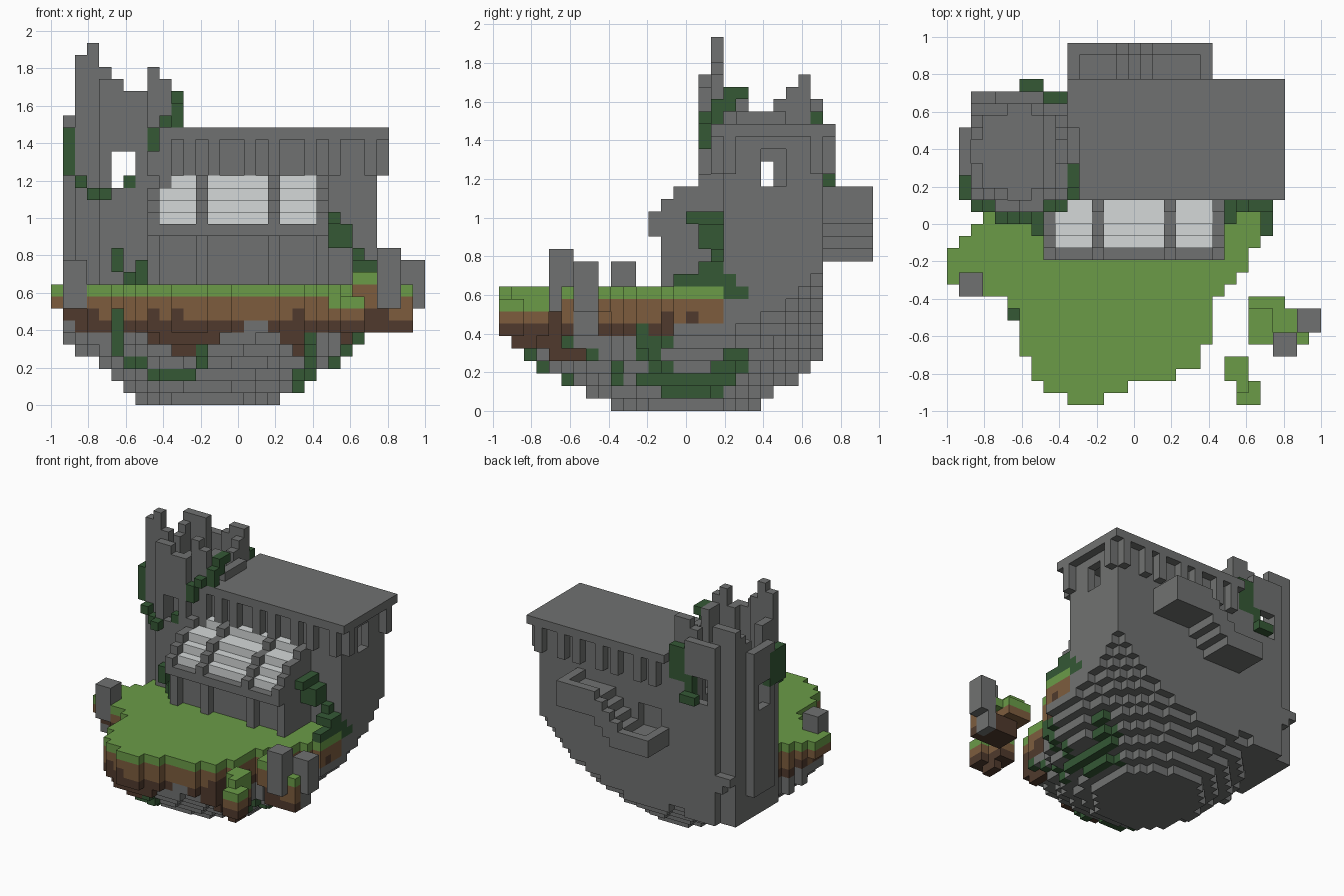
import bpy
import bmesh
import random
from mathutils import Vector

random.seed(4)
UNIT = 2 / 31                      # edge length of one block
cells = {}                         # (i, j, k) -> (part name, material name)

cube = bpy.data.objects.get("Cube")
if cube:
    bpy.data.objects.remove(cube, do_unlink=True)

colours = {
    "stone": (0.163, 0.167, 0.164),
    "grass": (0.145, 0.330, 0.064),
    "soil": (0.205, 0.108, 0.048),
    "dark_soil": (0.080, 0.042, 0.026),
    "ivy": (0.035, 0.098, 0.036),
    "glass": (0.66, 0.69, 0.69),
}
materials = {}
for name, rgb in colours.items():
    mat = bpy.data.materials.new(name)
    mat.use_nodes = True
    mat.diffuse_color = (*rgb, 1)
    shader = mat.node_tree.nodes["Principled BSDF"]
    shader.inputs["Base Color"].default_value = (*rgb, 1)
    shader.inputs["Roughness"].default_value = 0.9
    materials[name] = mat


def region(xs, ys, zs):
    return [(i, j, k) for i in range(*xs) for j in range(*ys) for k in range(*zs)]


def fill(part, mat, xs, ys, zs):
    for cell in region(xs, ys, zs):
        cells[cell] = (part, mat)


def carve(xs, ys, zs):
    for cell in region(xs, ys, zs):
        cells.pop(cell, None)


# Rounded rock underside, tighter at the back and left
lawn = [(10, 13), (8, 15), (7, 19), (7, 21), (6, 21), (6, 22), (6, 22), (6, 22), (5, 22),
        (3, 23), (0, 24), (0, 25), (0, 25), (1, 26), (2, 27), (3, 27), (3, 27), (3, 27)]
bowl = [6.3, 7.8, 9.4, 10.7, 12, 13.2, 14.3, 15.2, 16, 16.7, 17.3, 17.8]


def in_bowl(i, j, k, slack=0):
    dx, dy = i + 0.5 - 13, j + 0.5 - 15
    dx *= 1.14 if dx < 0 else 1
    dy *= 1.1 if dy > 0 else 1
    return k >= len(bowl) or (dx * dx + dy * dy) ** 0.5 < bowl[k] + slack


def in_plan(i, j):
    lo, hi = lawn[j] if j < len(lawn) else (2, 27)
    return lo <= i < hi


for i, j, k in region((1, 27), (0, 26), (0, 10)):
    if in_plan(i, j) and in_bowl(i, j, k):
        cells[i, j, k] = ("rock_base", "stone")

# Lawn and the ragged soil hanging under it
soil_floor = [8, 7, 6, 6, 6, 7, 6, 6, 5, 5, 4, 4, 5, 5, 6, 6, 7, 7, 6, 5, 4, 6, 6, 6, 6, 6, 7]
for i, j, k in region((0, 27), (0, len(lawn)), (4, 10)):
    if in_plan(i, j) and k >= soil_floor[i] and (k > 7 or in_bowl(i, j, k, 1)):
        dark = k < 7 or (k == 7 and random.random() < (0.6 if i > 21 else 0.3))
        mat = "grass" if k == 9 else "dark_soil" if dark else "soil"
        cells[i, j, k] = ("lawn" if k == 9 else "soil", mat)

# Hollow hall: walls follow the bowl at their lower corners
for i, j, k in region((8, 27), (18, 26), (9, 22)):
    shell = i in (8, 26) or j in (18, 25) or k == 9
    if in_bowl(i, j, k) and (shell or not in_bowl(i + 1, j + 1, k, -1)):
        cells[i, j, k] = ("hall_walls", "stone")
carve((26, 27), (21, 23), (18, 21))
carve((11, 14), (25, 26), (13, 16))
fill("back_door", "stone", (10, 15), (24, 25), (12, 17))

# Flat roof on brackets
fill("roof", "stone", (10, 28), (17, 27), (22, 23))
for i in (11, 13, 16, 18, 21, 23, 26):
    for j in (17, 26):
        fill("roof_brackets", "stone", (i, i + 1), (j, j + 1), (19, 22))
for j in (18, 25):
    fill("roof_brackets", "stone", (27, 28), (j, j + 1), (19, 22))

# Stepped glass bay with stone ribs and pillars
fill("bay_wall", "stone", (9, 22), (14, 18), (10, 14))
fill("bay_sill", "stone", (8, 23), (12, 18), (14, 15))
for step, top in enumerate((16, 17, 18, 18, 19)):
    j = 13 + step
    fill("bay_glass", "glass", (9, 22), (j, j + 1), (15, top))
    for i in (8, 12, 18, 22):
        rib = (i, i + 1)
        fill("bay_ribs", "stone", rib, (j - 1, j + 1), (14, top))
        fill("bay_pillars", "stone", rib, (13, 18), (10, 14))

# Rounded ruined tower with a broken rim
inset = (4, 2, 2, 1, 1, 1, 1, 2, 2, 4)
rim_x = (24, 29, 30, 28, 27, 26, 26, 28, 27, 24)
rim_y = (27, 30, 26, 26, 25, 24, 25, 26, 27, 25)


def in_tower(i, j):
    return 16 <= j < 26 and inset[j - 16] <= i < 12 - inset[j - 16]


for i, j, k in region((1, 11), (16, 26), (4, 30)):
    inner = all(in_tower(i + a, j + b) for a in (-1, 0, 1) for b in (-1, 0, 1))
    wall_top = min(rim_x[i - 1], rim_y[j - 16])
    lowest = 7 if i == 1 else 4
    if in_tower(i, j) and lowest <= k < wall_top and (k < 16 or not inner):
        cells[i, j, k] = ("tower", "stone")
carve((5, 7), (16, 26), (18, 21))
carve((1, 11), (20, 22), (17, 20))

# Back staircase with landings and an outer parapet
for i in range(10, 22):
    floor = 12 + min(max(i - 13, 0), 4)
    fill("back_stairs", "stone", (i, i + 1), (26, 30), (max(floor - 1, 12), floor + 1))
    fill("stair_parapet", "stone", (i, i + 1), (29, 30), (floor, floor + 2))
fill("stair_parapet", "stone", (10, 11), (26, 30), (12, 14))
fill("stair_parapet", "stone", (21, 22), (26, 30), (16, 18))

# Standing stone on the lawn
fill("lawn_stone", "stone", (1, 3), (9, 11), (8, 12))

# Larger floating islet with a raised corner
islet = "floating_islet"
fill(islet, "dark_soil", (26, 30), (5, 8), (6, 8))
fill(islet, "soil", (28, 30), (5, 7), (7, 9))
fill(islet, "soil", (25, 28), (5, 9), (8, 9))
fill(islet, "grass", (25, 28), (5, 9), (9, 10))
fill(islet, "grass", (28, 30), (5, 8), (9, 10))
fill(islet, "soil", (25, 27), (5, 8), (8, 10))
fill(islet, "grass", (25, 27), (5, 8), (10, 11))
fill("islet_stone", "stone", (27, 29), (4, 6), (8, 13))
fill("islet_stone", "stone", (29, 31), (6, 8), (8, 12))
fill("islet_stone", "stone", (29, 30), (6, 8), (6, 8))

# Smaller floating islet
islet = "small_islet"
for xs, ys in (((23, 25), (2, 4)), ((24, 26), (0, 2))):
    fill(islet, "dark_soil", xs, ys, (6, 7))
    fill(islet, "soil", xs, ys, (7, 8))
    fill(islet, "grass", xs, ys, (8, 10 if ys[0] else 9))
fill(islet, "dark_soil", (24, 25), (1, 3), (5, 6))
fill(islet, "grass", (24, 25), (1, 2), (8, 10))


def creep(side, across, zs, proud=0):
    """Lay ivy over the outermost front or right-hand blocks, or proud of them."""
    for a in range(*across):
        for k in range(*zs):
            if side == "front":
                hit = [j for j in range(30) if (a, j, k) in cells]
                spot = (a, min(hit) - proud, k) if hit else None
            else:
                hit = [i for i in range(27) if (i, a, k) in cells]
                spot = (max(hit) + proud, a, k) if hit else None
            if spot:
                cells[spot] = ("ivy", "ivy")


# Ivy creeping over the rock and the tower front
for patch in (((5, 6), (4, 8)), ((6, 8), (3, 4)), ((8, 12), (2, 3)), ((12, 13), (3, 5)),
              ((2, 3), (18, 19)), ((3, 5), (17, 18))):
    creep("front", *patch, proud=1)
for patch in (((20, 23), (1, 3)), ((21, 22), (3, 6)), ((23, 25), (2, 4)), ((25, 26), (4, 6))):
    creep("front", *patch)
for patch in (((11, 12), (4, 7)), ((12, 13), (2, 6)), ((13, 18), (1, 3)),
              ((17, 19), (2, 4)), ((18, 20), (3, 5)), ((18, 20), (9, 10))):
    creep("right", *patch)

# Ivy clumps on the tower rim, tower back and bay corner
for xs, ys, zs in (
        ((1, 2), (17, 20), (19, 23)), ((6, 7), (16, 17), (18, 19)),
        ((8, 9), (16, 17), (21, 23)), ((9, 10), (16, 17), (23, 24)),
        ((10, 11), (17, 18), (23, 25)), ((10, 11), (18, 19), (24, 26)),
        ((10, 11), (19, 20), (25, 26)), ((8, 10), (25, 26), (20, 24)),
        ((6, 8), (26, 27), (18, 19)), ((7, 8), (25, 26), (18, 21)),
        ((5, 6), (15, 17), (11, 13)), ((6, 7), (15, 16), (10, 11)),
        ((7, 8), (14, 17), (10, 12)), ((23, 24), (16, 18), (13, 16)),
        ((23, 24), (15, 16), (15, 16)), ((24, 25), (16, 18), (13, 15)),
        ((25, 26), (17, 18), (12, 13)), ((25, 27), (16, 18), (11, 12)),
        ((26, 27), (14, 19), (10, 11))):
    fill("ivy", "ivy", xs, ys, zs)

# Turn every part into a mesh made of its exposed block faces
parts = {}
for cell, (part, mat) in cells.items():
    parts.setdefault(part, []).append((cell, mat))

for part, blocks in parts.items():
    bm = bmesh.new()
    used = sorted({mat for _, mat in blocks})
    corners = {}
    for cell, mat in blocks:
        for axis, sign in ((a, s) for a in range(3) for s in (0, 1)):
            near = list(cell)
            near[axis] += 2 * sign - 1
            if tuple(near) in cells:
                continue
            ring = []
            for du, dv in ((0, 0), (1, 0), (1, 1), (0, 1)):
                p = Vector(cell)
                p[axis] += sign
                p[(axis + 1) % 3] += du
                p[(axis + 2) % 3] += dv
                key = tuple(p)
                if key not in corners:
                    corners[key] = bm.verts.new((p - Vector((15.5, 15, 0))) * UNIT)
                ring.append(corners[key])
            face = bm.faces.new(ring if sign else ring[::-1])
            face.material_index = used.index(mat)
    bmesh.ops.dissolve_limit(bm, angle_limit=0.01, verts=bm.verts, edges=bm.edges,
                             delimit={"MATERIAL"})
    mesh = bpy.data.meshes.new(part)
    bm.to_mesh(mesh)
    bm.free()
    for mat in used:
        mesh.materials.append(materials[mat])
    bpy.context.collection.objects.link(bpy.data.objects.new(part, mesh))
